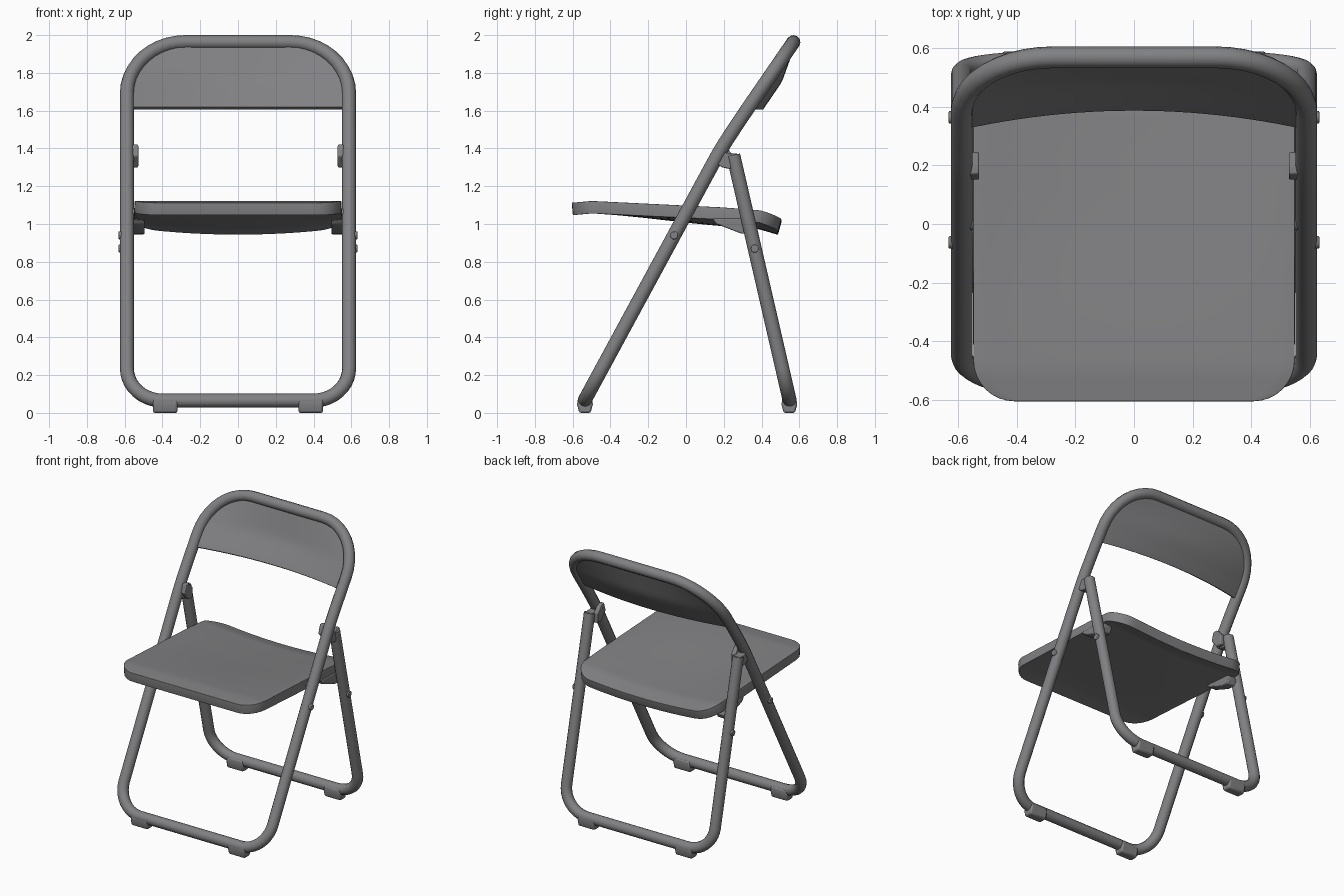
import bpy, bmesh, math
from mathutils import Vector

cube = bpy.data.objects.get("Cube")
if cube:
    bpy.data.objects.remove(cube, do_unlink=True)

grey = bpy.data.materials.new("grey_painted_metal")
grey.use_nodes = True
GREY = (0.22, 0.22, 0.228, 1)
grey.diffuse_color = GREY
grey.node_tree.nodes["Principled BSDF"].inputs["Base Color"].default_value = GREY

HALF = 0.588      # tube centre line from the middle
R = 0.037         # tube radius


def interp(pts, t):
    """Piecewise linear lookup in (t, value) pairs."""
    for (a, va), (b, vb) in zip(pts, pts[1:]):
        if t <= b:
            break
    return va + (vb - va) * (t - a) / (b - a)


def front_y(z):
    return interp([(0.06, -0.54), (1.25, 0.105), (1.4, 0.187), (1.55, 0.285), (1.965, 0.57)], z)


def rear_y(z):
    return interp([(0.06, 0.55), (1.365, 0.25)], z)


def finish(obj, angle=40):
    obj.data.materials.clear()
    obj.data.materials.append(grey)
    bpy.ops.object.select_all(action='DESELECT')
    obj.select_set(True)
    bpy.context.view_layer.objects.active = obj
    if obj.type == 'CURVE':
        bpy.ops.object.convert(target='MESH')
        obj = bpy.context.object
    bpy.ops.object.shade_smooth_by_angle(angle=math.radians(angle))
    return obj


def mesh_object(name, bm):
    bmesh.ops.recalc_face_normals(bm, faces=bm.faces)
    me = bpy.data.meshes.new(name)
    bm.to_mesh(me)
    bm.free()
    obj = bpy.data.objects.new(name, me)
    bpy.context.collection.objects.link(obj)
    return obj


def corner(z_end, rx, rz, up, n=10):
    """Quarter ellipse (x, z) from the upright tube to the cross bar, +x side."""
    s = 1 if up else -1
    return [(HALF - rx + rx * math.cos(a), z_end - s * rz + s * rz * math.sin(a))
            for a in (math.pi / 2 * i / n for i in range(n + 1))]


def tube(name, path, radius, cyclic):
    cu = bpy.data.curves.new(name, 'CURVE')
    cu.dimensions = '3D'
    cu.bevel_depth = radius
    cu.bevel_resolution = 4
    cu.use_fill_caps = True
    sp = cu.splines.new('POLY')
    sp.points.add(len(path) - 1)
    for p, co in zip(sp.points, path):
        p.co = (*co, 1)
    sp.use_cyclic_u = cyclic
    obj = bpy.data.objects.new(name, cu)
    bpy.context.collection.objects.link(obj)
    return finish(obj)


def prism(name, x0, x1, profile, bevel=0.006):
    """Plate with a (y, z) outline between two x positions."""
    bm = bmesh.new()
    face = bm.faces.new([bm.verts.new((x0, y, z)) for y, z in profile])
    ext = bmesh.ops.extrude_face_region(bm, geom=[face])
    for v in ext["geom"]:
        if isinstance(v, bmesh.types.BMVert):
            v.co.x = x1
    obj = mesh_object(name, bm)
    mod = obj.modifiers.new("soft_edges", 'BEVEL')
    mod.width, mod.segments = bevel, 2
    return finish(obj)


def pin(name, x0, x1, y, z, radius):
    prism(name, x0, x1, [(y + radius * math.cos(i * math.pi / 6), z + radius * math.sin(i * math.pi / 6))
                         for i in range(12)], 0.004)


def sheet(name, rows, cols, point, thickness, bevel):
    """Curved panel from point(row, across), across running -1 to 1."""
    bm = bmesh.new()
    grid = [[bm.verts.new(point(r, 2 * c / cols - 1)) for c in range(cols + 1)] for r in rows]
    for a, b in zip(grid, grid[1:]):
        for i in range(cols):
            bm.faces.new((a[i], a[i + 1], b[i + 1], b[i]))
    obj = mesh_object(name, bm)
    me = obj.data
    if sum(p.normal.z for p in me.polygons) < 0:
        me.flip_normals()
    mod = obj.modifiers.new("thickness", 'SOLIDIFY')
    mod.thickness, mod.offset = thickness, -1
    mod = obj.modifiers.new("rounded_rim", 'BEVEL')
    mod.width, mod.segments, mod.angle_limit = bevel, 4, math.radians(50)
    return finish(obj, 60)


# Front frame: closed loop running from the floor up into the backrest
TOP_RX, TOP_RZ, TOP_Z = 0.31, 0.27, 1.963
low = corner(0.065, 0.19, 0.17, False)[::-1]
high = corner(TOP_Z, TOP_RX, TOP_RZ, True)
side = low + [(HALF, z) for z in (0.7, 1.22, 1.28, 1.37, 1.43, 1.52, 1.58)] + high
loop = side + [(-x, z) for x, z in reversed(side)]
tube("front_frame", [(x, front_y(z), z) for x, z in loop], R, True)

# Rear leg: open U
side = [(HALF, 1.365)] + corner(0.065, 0.19, 0.17, False)
loop = side + [(-x, z) for x, z in reversed(side)]
tube("rear_leg", [(x, rear_y(z), z) for x, z in loop], R, False)

# Seat: rounded slab, dished toward the back
FRONT, BACK, SEAT_W, RAD = -0.605, 0.505, 0.548, 0.14
steps = [RAD * (1 - math.cos(math.pi / 2 * i / 8)) for i in range(9)]
seat_rows = ([FRONT + s for s in steps]
             + [FRONT + RAD + (BACK - FRONT - 2 * RAD) * i / 14 for i in range(1, 14)]
             + [BACK - s for s in reversed(steps)])


def seat_point(y, t):
    d = max(0, RAD - min(y - FRONT, BACK - y))
    x = t * (SEAT_W - RAD + math.sqrt(max(0, RAD * RAD - d * d)))
    z = interp([(-0.61, 1.112), (-0.5, 1.122), (0.2, 1.088), (0.4, 1.072), (0.51, 1.04)], y)
    k = min(1, max(0, (y + 0.5) / 0.8))
    dish = 0.035 * k * k * (3 - 2 * k)
    return (x, y, z - dish * (1 - (x / SEAT_W) ** 2))


sheet("seat", seat_rows, 20, seat_point, 0.066, 0.028)

# Backrest: thin panel bowed backward, filling the top of the frame
BOTTOM = 1.62
back_rows = [BOTTOM + (TOP_Z - BOTTOM) * math.sin(math.pi / 2 * i / 16) for i in range(17)]


def back_point(z, t):
    d = max(0, z - (TOP_Z - TOP_RZ)) / TOP_RZ
    x = t * (HALF - TOP_RX + TOP_RX * math.sqrt(max(0, 1 - d * d)))
    fade = min(1, (TOP_Z - z) / 0.2)
    bow = 0.065 * fade * (1 - (x / HALF) ** 2)
    return (x, front_y(z) - 0.012 + bow, z)


sheet("backrest", back_rows, 24, back_point, 0.026, 0.008)

# Fittings and feet on both sides
for s, label in ((1, "left"), (-1, "right")):
    prism(label + "_hinge_bracket", s * 0.56, s * 0.612,
          [(0.13, 1.34), (0.19, 1.30), (0.235, 1.29), (0.275, 1.372), (0.22, 1.372), (0.18, 1.40)])
    prism(label + "_hinge_plate", s * 0.528, s * 0.56,
          [(0.15, 1.36), (0.2, 1.30), (0.245, 1.30), (0.245, 1.37), (0.2, 1.42), (0.17, 1.42)])
    prism(label + "_seat_bracket", s * 0.495, s * 0.56,
          [(0.14, 1.03), (0.16, 1.0), (0.29, 0.95), (0.35, 0.945), (0.37, 0.98), (0.34, 1.03)])
    pin(label + "_seat_pivot", s * 0.5, s * HALF, 0.0, 1.06, 0.02)
    pin(label + "_front_rivet", s * HALF, s * 0.632, front_y(0.94), 0.94, 0.022)
    pin(label + "_rear_rivet", s * HALF, s * 0.632, rear_y(0.87), 0.87, 0.022)
    for y, part in ((-0.535, "front"), (0.547, "rear")):
        prism(f"{label}_{part}_foot", s * 0.32, s * 0.45,
              [(y - 0.03, 0), (y + 0.03, 0), (y + 0.042, 0.045), (y + 0.036, 0.08),
               (y - 0.036, 0.08), (y - 0.042, 0.045)], 0.01)
